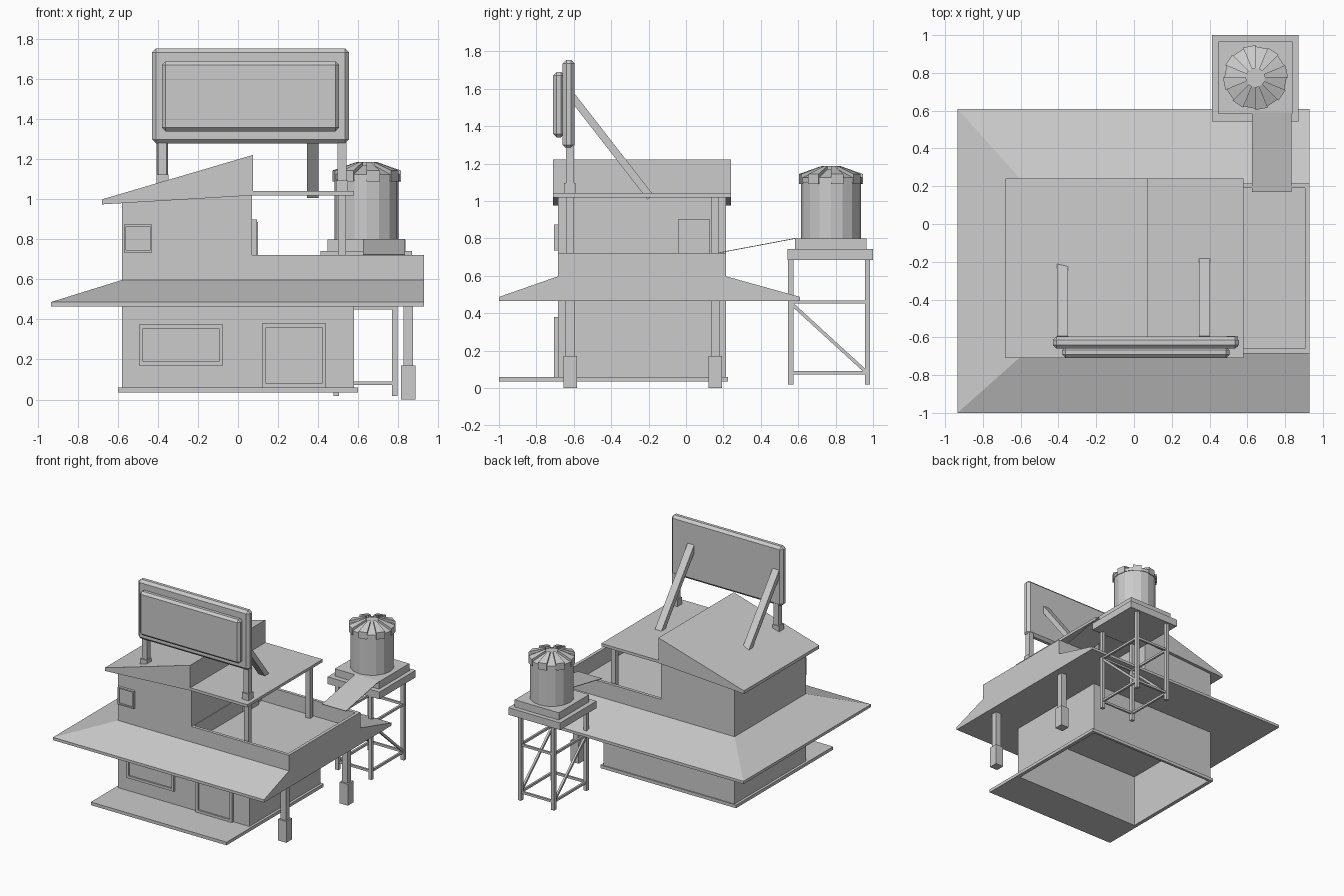
import bpy, bmesh, math
from mathutils import Vector

if "Cube" in bpy.data.objects:
    bpy.data.objects.remove(bpy.data.objects["Cube"], do_unlink=True)

grey = bpy.data.materials.new("plain_grey")
grey.use_nodes = True
COLOUR = (0.6, 0.6, 0.6, 1)
grey.diffuse_color = COLOUR
grey.node_tree.nodes["Principled BSDF"].inputs["Base Color"].default_value = COLOUR


def finish(name, bm):
    bmesh.ops.recalc_face_normals(bm, faces=bm.faces)
    mesh = bpy.data.meshes.new(name)
    bm.to_mesh(mesh)
    bm.free()
    mesh.materials.append(grey)
    obj = bpy.data.objects.new(name, mesh)
    bpy.context.collection.objects.link(obj)
    return obj


def loft(name, loops, cap=True):
    """Bridge matching loops of points into a skin with end caps."""
    bm = bmesh.new()
    rows = [[bm.verts.new(p) for p in loop] for loop in loops]
    for low, high in zip(rows, rows[1:]):
        for i in range(len(low)):
            j = (i + 1) % len(low)
            bm.faces.new((low[i], low[j], high[j], high[i]))
    if cap:
        bm.faces.new(rows[0])
        bm.faces.new(rows[-1])
    return finish(name, bm)


def rect(x, y, z):
    return [(x[0], y[0], z), (x[1], y[0], z), (x[1], y[1], z), (x[0], y[1], z)]


def box(name, x, y, z, bevel=0):
    obj = loft(name, [rect(x, y, z[0]), rect(x, y, z[1])])
    if bevel:
        mod = obj.modifiers.new("bevel", "BEVEL")
        mod.width = bevel
        mod.segments = 1
    return obj


def post(name, x, y, z, half):
    return box(name, (x - half, x + half), (y - half, y + half), z)


def ring(name, x, y, z, ix, iy):
    """Rectangular wall ring, open in the middle."""
    outer, inner = (x, y), (ix, iy)
    order = [(outer, z[0]), (outer, z[1]), (inner, z[1]), (inner, z[0]), (outer, z[0])]
    obj = loft(name, [rect(*r, h) for r, h in order], cap=False)
    bm = bmesh.new()
    bm.from_mesh(obj.data)
    bmesh.ops.remove_doubles(bm, verts=bm.verts, dist=0.0001)
    bmesh.ops.recalc_face_normals(bm, faces=bm.faces)
    bm.to_mesh(obj.data)
    bm.free()
    return obj


def beam(name, x, a, b, half_x, half):
    """Sloping bar in the y-z plane."""
    a, b = Vector((x, *a)), Vector((x, *b))
    side = (b - a).cross(Vector((1, 0, 0))).normalized() * half
    wide = Vector((half_x, 0, 0))
    ends = [[p - wide - side, p + wide - side, p + wide + side, p - wide + side] for p in (a, b)]
    return loft(name, ends)


def front_frame(name, x, z, y, border):
    """Trim around an opening on the front wall, with a recessed pane."""
    box(name + "_pane", x, (y - 0.008, y), z)
    box(name + "_sill", x, (y - 0.02, y), (z[0], z[0] + border))
    box(name + "_head", x, (y - 0.02, y), (z[1] - border, z[1]))
    box(name + "_jamb_right", (x[0], x[0] + border), (y - 0.02, y), z)
    box(name + "_jamb_left", (x[1] - border, x[1]), (y - 0.02, y), z)


# Ground floor
WALL_Y = (-0.685, 0.215)
ring("porch_slab", (-0.6, 0.6), (-1, 0.225), (0.035, 0.06), (-0.57, 0.57), (-0.675, 0.205))
ring("ground_walls", (-0.58, 0.58), WALL_Y, (0.05, 0.47), (-0.575, 0.575), (-0.68, 0.21))
front_frame("shop_window", (-0.495, -0.075), (0.17, 0.375), WALL_Y[0], 0.02)
front_frame("front_door", (0.12, 0.44), (0.06, 0.38), WALL_Y[0], 0.02)

# Skirt roof, hipped on one end and cut flush on the other
EAVES = (-0.935, 0.93), (-1, 0.61)
loft("skirt_roof", [rect(*EAVES, 0.465), rect(*EAVES, 0.487),
                    rect((-0.58, 0.93), WALL_Y, 0.597)])

# Terrace
ring("terrace_parapet", (0.07, 0.93), WALL_Y, (0.59, 0.722), (0.075, 0.905), (-0.66, 0.19))
for label, y in (("front", -0.62), ("back", 0.157)):
    post(label + "_terrace_post", 0.52, y, (0.59, 1.03), 0.02)
    post(label + "_porch_post", 0.85, y, (0.15, 0.47), 0.024)
    post(label + "_porch_post_base", 0.85, y, (0, 0.17), 0.036)

# Upper floor and its roofs
box("upper_room", (-0.58, 0.07), WALL_Y, (0.59, 1.02))
front_frame("upper_window", (-0.57, -0.43), (0.735, 0.875), WALL_Y[0], 0.01)
box("terrace_door_frame", (0.07, 0.095), (-0.042, 0.127), (0.595, 0.9))
box("terrace_door", (0.095, 0.099), (-0.03, 0.115), (0.595, 0.888))
ROOF_Y = (-0.71, 0.24)
wedge = ((-0.68, 0.975), (0.075, 1.02), (0.075, 1.222), (-0.68, 1.0))
loft("sloping_roof", [[(x, y, z) for x, z in wedge] for y in ROOF_Y])
box("flat_roof", (0.075, 0.58), ROOF_Y, (1.02, 1.042))

# Billboard
box("billboard_panel", (-0.43, 0.555), (-0.66, -0.595), (1.28, 1.755), 0.02)
box("billboard_face", (-0.38, 0.505), (-0.71, -0.65), (1.34, 1.69), 0.018)
for label, x, foot in (("right", -0.378, 1.07), ("left", 0.52, 1.04)):
    post(label + "_billboard_leg", x, -0.62, (foot, 1.3), 0.022)
    post(label + "_billboard_foot", x, -0.622, (foot, foot + 0.055), 0.03)
for label, x in (("right", -0.378), ("left", 0.373)):
    beam(label + "_billboard_strut", x, (-0.61, 1.56), (-0.19, 1.02), 0.029, 0.02)

# Water tower stand
LEGS_X, LEGS_Y = (0.49, 0.783), (0.56, 0.97)
for x in LEGS_X:
    for y in LEGS_Y:
        post("tower_leg", x, y, (0.018, 0.69), 0.014)
    beam("tower_brace", x, (0.56, 0.455), (0.97, 0.08), 0.008, 0.009)
    for z in (0.082, 0.46):
        box("tower_side_rail", (x - 0.008, x + 0.008), LEGS_Y, (z - 0.009, z + 0.009))
for y in LEGS_Y:
    for z in (0.082, 0.46):
        box("tower_cross_rail", LEGS_X, (y - 0.008, y + 0.008), (z - 0.009, z + 0.009))
box("tower_platform", (0.412, 0.87), (0.542, 1), (0.685, 0.742))
box("tower_plinth", (0.448, 0.838), (0.583, 0.965), (0.74, 0.8))
beam("plank", 0.73, (0.17, 0.722), (0.59, 0.801), 0.105, 0.002)

# Water tank with a ribbed lid
TANK = Vector((0.643, 0.775, 0))
SIDES = 16


def polar(radius, z, step):
    angle = math.tau * step / SIDES
    return TANK + Vector((radius * math.cos(angle), radius * math.sin(angle), z))


def circle(radius, z):
    return [polar(radius, z, i) for i in range(SIDES)]


loft("tank_body", [circle(0.16, 0.795), circle(0.16, 1.12)])
loft("tank_lid", [circle(0.165, 1.1), circle(0.165, 1.125), circle(0.05, 1.17)])
for i in range(0, SIDES, 2):
    loft("lid_rib", [[polar(r, z, i), polar(r, z, i + 1), polar(r, z + t, i + 1), polar(r, z + t, i)]
                     for r, z, t in ((0.172, 1.09, 0.054), (0.05, 1.15, 0.037))])
